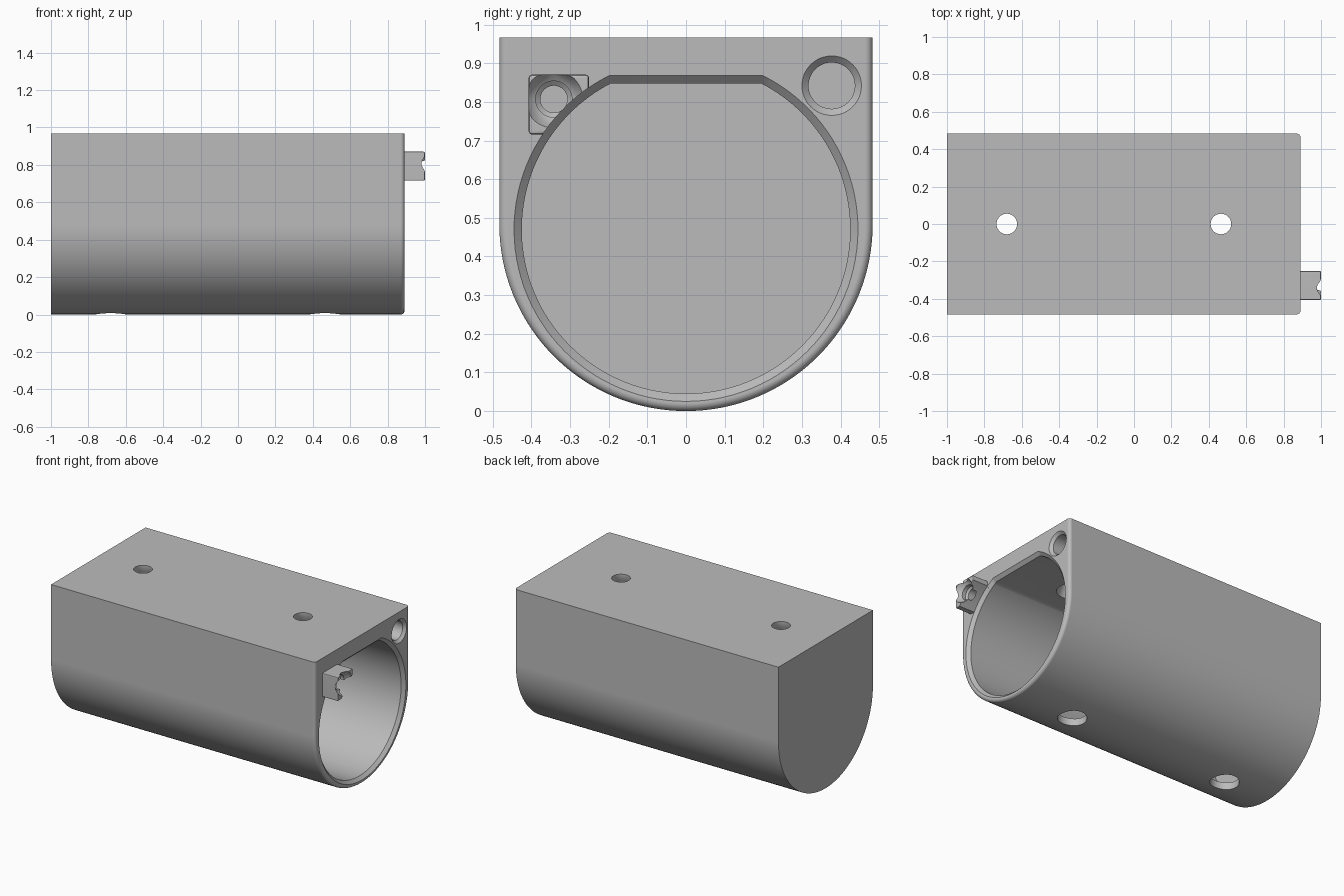
import bpy, bmesh, math

if "Cube" in bpy.data.objects:
    bpy.data.objects.remove(bpy.data.objects["Cube"], do_unlink=True)

grey = bpy.data.materials.new("plain grey")
grey.use_nodes = True
grey.diffuse_color = (0.5, 0.5, 0.5, 1)
grey.node_tree.nodes["Principled BSDF"].inputs["Base Color"].default_value = (0.5, 0.5, 0.5, 1)

FRONT, TOP = 0.89, 0.967


def finish(bm, name):
    bmesh.ops.recalc_face_normals(bm, faces=bm.faces)
    mesh = bpy.data.meshes.new(name)
    bm.to_mesh(mesh)
    bm.free()
    mesh.materials.append(grey)
    obj = bpy.data.objects.new(name, mesh)
    bpy.context.collection.objects.link(obj)
    return obj


def loft(name, rings):
    """Skin a closed solid through matching rings of points."""
    bm = bmesh.new()
    loops = [[bm.verts.new(p) for p in ring] for ring in rings]
    count = len(loops[0])
    for a, b in zip(loops, loops[1:]):
        for i in range(count):
            j = (i + 1) % count
            bm.faces.new((a[i], a[j], b[j], b[i]))
    bm.faces.new(loops[0])
    bm.faces.new(loops[-1])
    return finish(bm, name)


def arc(x, zc, r, start, end, steps=96):
    angles = [start + (end - start) * i / steps for i in range(steps + 1)]
    return [(x, r * math.cos(a), zc + r * math.sin(a)) for a in angles]


def body_ring(x, inset):
    r = 0.483 - inset
    return arc(x, 0.483, r, 0, -math.pi) + [(x, -r, TOP), (x, r, TOP)]


def bore_ring(x, r, ceiling):
    a = math.asin((ceiling - 0.47) / r)
    return arc(x, 0.47, r, a, -math.pi - a)


def turned(name, axis, u, v, sections, steps=48):
    """Round solid along x or z, from (position, radius) sections."""
    rings = []
    for pos, r in sections:
        pts = [(u + r * math.cos(t), v + r * math.sin(t))
               for t in (2 * math.pi * i / steps for i in range(steps))]
        rings.append([(pos, p, q) if axis == "x" else (p, q, pos) for p, q in pts])
    return loft(name, rings)


def activate(obj):
    bpy.ops.object.select_all(action="DESELECT")
    obj.select_set(True)
    bpy.context.view_layer.objects.active = obj


def cut(obj, cutters):
    activate(obj)
    for c in cutters:
        mod = obj.modifiers.new("cut", "BOOLEAN")
        mod.operation, mod.solver, mod.object = "DIFFERENCE", "EXACT", c
        bpy.ops.object.modifier_apply(modifier=mod.name)
    bpy.ops.object.shade_smooth_by_angle(angle=math.radians(30))
    mod = obj.modifiers.new("even shading", "WEIGHTED_NORMAL")
    mod.keep_sharp = True


# D-shaped housing with a rounded rim at the open end
fillet = 0.02
rings = [body_ring(-1, 0)]
for k in range(7):
    a = math.pi / 2 * k / 6
    rings.append(body_ring(FRONT - fillet + fillet * math.sin(a), fillet * (1 - math.cos(a))))
housing = loft("housing", rings)

# Main bore with flat ceiling and flared mouth
bore = loft("bore_cutter", [bore_ring(-0.94, 0.425, 0.848), bore_ring(FRONT - 0.02, 0.425, 0.848),
                            bore_ring(FRONT, 0.445, 0.868), bore_ring(1.1, 0.445, 0.868)])

# Socket in the upper corner, with a chamfered mouth
socket = turned("socket_cutter", "x", 0.377, 0.842,
                [(0.75, 0.06), (FRONT - 0.017, 0.06), (FRONT, 0.077), (0.92, 0.077)])

# Hollow of the plug: narrow bore opening into a wide cone
plug_hole = turned("plug_hole_cutter", "x", -0.342, 0.807,
                   [(0.85, 0.035), (0.93, 0.035), (0.94, 0.047), (0.965, 0.047),
                    (0.975, 0.062), (1.01, 0.08)])

# Countersunk screw holes above, wide access holes below
screw_cutters = []
for x in (-0.68, 0.465):
    screw_cutters.append(turned("screw_cutter", "z", x, 0,
                                [(0.8, 0.09), (0.85, 0.09), (0.93, 0.055), (1.05, 0.055)]))
    screw_cutters.append(turned("access_cutter", "z", x, 0, [(-0.1, 0.085), (0.2, 0.085)]))

# Square plug standing out of the open end
bm = bmesh.new()
bmesh.ops.create_cube(bm, size=1)
for v in bm.verts:
    v.co.x = 0.94 + v.co.x * 0.12
    v.co.y = -0.329 + v.co.y * 0.156
    v.co.z = 0.793 + v.co.z * 0.155
bmesh.ops.bevel(bm, geom=list(bm.edges), offset=0.008, segments=2, profile=0.5, affect="EDGES")
plug = finish(bm, "plug")

cut(housing, [bore, socket, plug_hole] + screw_cutters)
cut(plug, [bore, plug_hole])

for c in [bore, socket, plug_hole] + screw_cutters:
    bpy.data.objects.remove(c, do_unlink=True)
